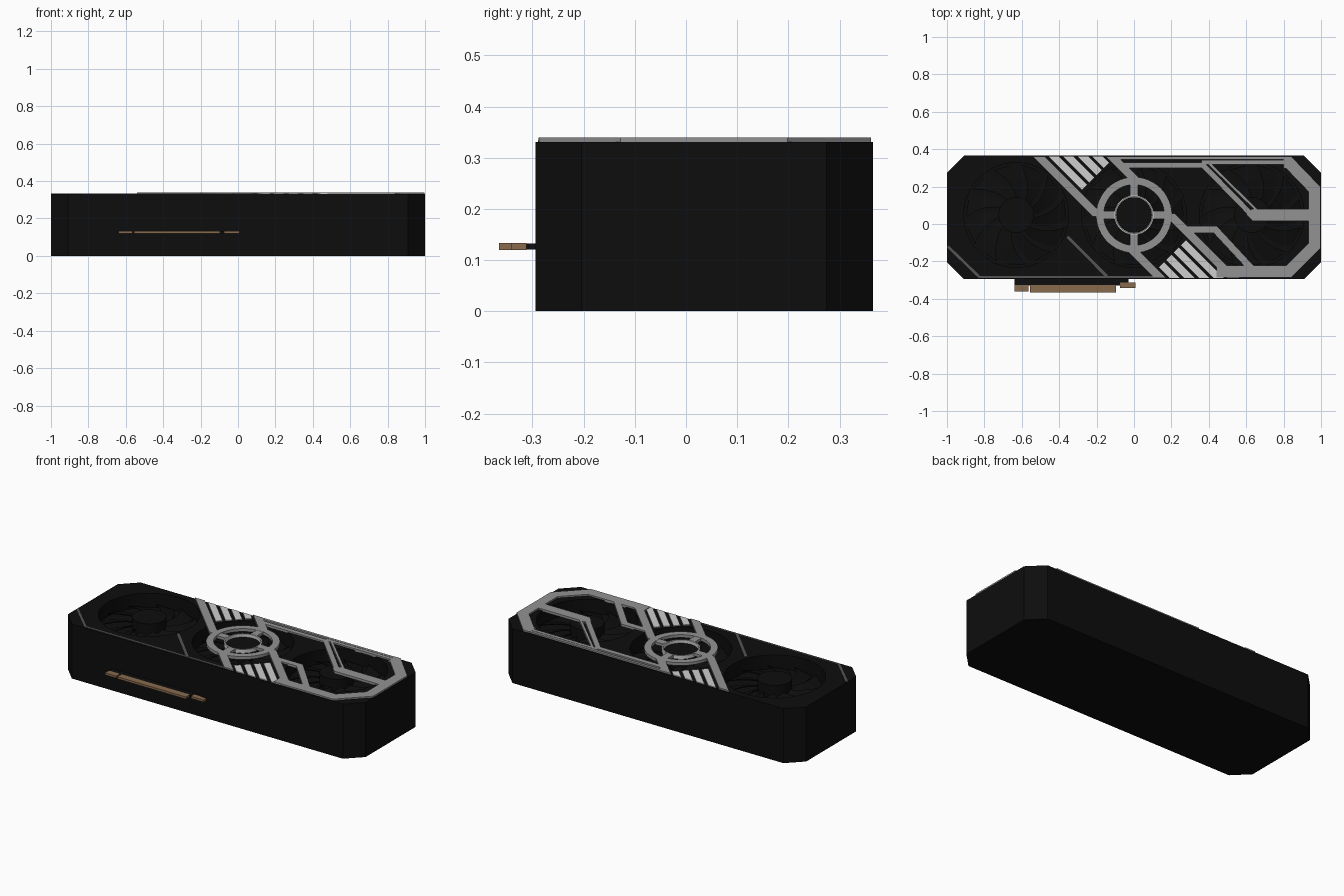
import bpy, bmesh, math
from mathutils import Vector

if "Cube" in bpy.data.objects:
    bpy.data.objects.remove(bpy.data.objects["Cube"])

CY = 0.048            # fan centre line in y
TOP = 0.331           # shroud top


def mat(name, c):
    m = bpy.data.materials.new(name)
    m.diffuse_color = (*c, 1)
    m.use_nodes = True
    m.node_tree.nodes["Principled BSDF"].inputs["Base Color"].default_value = m.diffuse_color
    return m


BLACK = mat("shroud black", (0.004, 0.004, 0.004))
GREY = mat("trim grey", (0.29, 0.29, 0.29))
LIGHT = mat("light bars", (0.62, 0.62, 0.62))
DARK = mat("line dark grey", (0.09, 0.09, 0.09))
GOLD = mat("contact gold", (0.25, 0.145, 0.075))


def finish(name, bm, m):
    bmesh.ops.recalc_face_normals(bm, faces=bm.faces)
    me = bpy.data.meshes.new(name)
    bm.to_mesh(me)
    bm.free()
    me.materials.append(m)
    ob = bpy.data.objects.new(name, me)
    bpy.context.collection.objects.link(ob)
    return ob


def prism(name, pts, z0, z1, m):
    bm = bmesh.new()
    f = bm.faces.new([bm.verts.new((x, y, z0)) for x, y in pts])
    r = bmesh.ops.extrude_face_region(bm, geom=[f], use_keep_orig=True)
    for v in r["geom"]:
        if isinstance(v, bmesh.types.BMVert):
            v.co.z = z1
    return finish(name, bm, m)


def box(name, x0, x1, y0, y1, z0, z1, m):
    return prism(name, [(x0, y0), (x1, y0), (x1, y1), (x0, y1)], z0, z1, m)


def strip(name, path, w, z1, m, z0=TOP - 0.006):
    """Flat band of width w along a mitred polyline."""
    p = [Vector(q) for q in path]
    n = []
    for a, b in zip(p, p[1:]):
        d = (b - a).normalized()
        n.append(Vector((-d.y, d.x)))
    left, right = [], []
    for i, q in enumerate(p):
        a, b = n[max(i - 1, 0)], n[min(i, len(n) - 1)]
        o = (a + b) / (1 + a.dot(b)) * w / 2
        left.append(q + o)
        right.append(q - o)
    return prism(name, left + right[::-1], z0, z1, m)


def circle(cx, r, n=48):
    return [(cx + r * math.cos(2 * math.pi * i / n),
             CY + r * math.sin(2 * math.pi * i / n)) for i in range(n)]


def smooth(ob):
    bpy.ops.object.select_all(action='DESELECT')
    ob.select_set(True)
    bpy.context.view_layer.objects.active = ob
    bpy.ops.object.shade_smooth_by_angle(angle=math.radians(30))


def ring(name, r0, r1, z0, z1, m):
    bm = bmesh.new()
    n = 48
    loops = [[bm.verts.new((x, y, z)) for x, y in circle(0, r, n)]
             for r, z in ((r0, z0), (r1, z0), (r1, z1), (r0, z1))]
    for k in range(4):
        a, b = loops[k], loops[(k + 1) % 4]
        for i in range(n):
            j = (i + 1) % n
            bm.faces.new((a[i], a[j], b[j], b[i]))
    ob = finish(name, bm, m)
    smooth(ob)
    return ob


# Shroud: chamfered block with three round fan wells
c = 0.09
X, Y0, Y1 = 1.0, -0.294, 0.365
body = prism("shroud", [(-X + c, Y0), (X - c, Y0), (X, Y0 + c), (X, Y1 - c),
                        (X - c, Y1), (-X + c, Y1), (-X, Y1 - c), (-X, Y0 + c)], 0, TOP, BLACK)
FANS = (-0.63, 0.0, 0.63)
for fx in FANS:
    cut = prism("well_cutter", circle(fx, 0.28, 64), 0.245, 0.5, BLACK)
    cut.hide_render = True
    b = body.modifiers.new("well", 'BOOLEAN')
    b.operation, b.solver, b.object = 'DIFFERENCE', 'EXACT', cut
    bpy.context.view_layer.objects.active = body
    bpy.ops.object.modifier_apply(modifier=b.name)
    bpy.data.objects.remove(cut)
smooth(body)

# Fans: hub and low pitched blades
for fx in FANS:
    smooth(prism("fan_hub", circle(fx, 0.095), 0.24, 0.32, BLACK))
    bm = bmesh.new()
    for k in range(11):
        grid = []
        for i in range(5):
            r = 0.09 + 0.18 * i / 4
            sweep = 2 * math.pi * k / 11 + 0.12 * i
            grid.append([bm.verts.new((fx + r * math.cos(sweep + da), CY + r * math.sin(sweep + da), z))
                         for da, z in ((0, 0.25), (0.42, 0.27), (0.42, 0.265), (0, 0.243))])
        for a, b in zip(grid, grid[1:]):
            for j in range(4):
                bm.faces.new((a[j], a[j - 1], b[j - 1], b[j]))
        bm.faces.new(grid[0])
        bm.faces.new(grid[-1])
    smooth(finish("fan_blades", bm, BLACK))

# Centre ring with spokes around the middle hub
ZT = 0.34
ring("centre_ring", 0.162, 0.203, 0.322, ZT, GREY)
ring("hub_rim", 0.098, 0.106, 0.315, 0.338, LIGHT)
ring("hub_band", 0.094, 0.103, 0.28, 0.295, GREY)
for k in range(4):
    d = Vector((math.cos(k * math.pi / 2), math.sin(k * math.pi / 2)))
    o = Vector((0, CY))
    strip("ring_spoke", [o + d * 0.104, o + d * 0.17], 0.045, ZT - 0.001, GREY, 0.322)


# Diagonal bands (x + y between s0 and s1), interrupted by the ring
def band(s0, s1, ya, yb):
    prism("diagonal_band", [(s0 - ya, ya), (s1 - ya, ya), (s1 - yb, yb), (s0 - yb, yb)],
          TOP - 0.006, ZT, GREY)


band(-0.18, -0.115, 0.361, 0.04)
band(-0.18, -0.115, -0.12, -0.288)
band(0.21, 0.275, 0.361, 0.216)
band(0.21, 0.275, 0.056, -0.288)


# Light bars between the bands, above and below the ring
def bar(s0, s1, y, d):
    prism("light_bar", [(s0 - y, y), (s1 - y, y), ((s1 + d) / 2, (s1 - d) / 2),
                        ((s0 + d) / 2, (s0 - d) / 2)], TOP - 0.003, 0.336, LIGHT)


for i in range(4):
    s = -0.095 + 0.078 * i
    bar(s, s + 0.054, 0.36, -0.46)
    bar(0.096 - s - 0.054, 0.096 - s, -0.288, 0.364)

# Trim frame on the right half
strip("end_frame", [(0.80, 0.33), (0.826, 0.33), (0.966, 0.185), (0.966, -0.115),
                    (0.826, -0.255), (0.44, -0.255)], 0.064, ZT, GREY)
strip("top_line", [(-0.12, 0.352), (0.83, 0.352)], 0.016, ZT, GREY)
strip("top_inner_line", [(0.36, 0.33), (0.82, 0.33)], 0.022, ZT, GREY)
strip("upper_brace", [(-0.07, 0.314), (0.37, 0.314), (0.63, 0.048)], 0.03, ZT, GREY)
strip("upper_brace_edge", [(0.40, 0.325), (0.66, 0.07)], 0.014, ZT, GREY)
prism("side_bar", [(0.635, 0.016), (0.95, 0.016), (0.95, 0.08), (0.63, 0.08), (0.60, 0.05)],
      TOP - 0.006, ZT, GREY)
strip("lower_brace", [(0.27, -0.03), (0.435, -0.03), (0.63, -0.24)], 0.038, ZT, GREY)

# Thin accent lines on the left half
strip("corner_line", [(-0.995, -0.12), (-0.83, -0.28)], 0.014, 0.334, DARK)
strip("edge_line", [(-0.835, -0.283), (0.13, -0.283)], 0.012, 0.334, DARK)
strip("slant_line", [(-0.355, -0.068), (-0.145, -0.28)], 0.016, 0.334, DARK)

# Edge connector: board with gold contacts
box("connector_board", -0.64, -0.03, -0.328, -0.28, 0.121, 0.132, BLACK)
for x0, x1, ya, yb in ((-0.64, -0.565, -0.362, -0.326), (-0.555, -0.095, -0.365, -0.326),
                       (-0.075, 0.008, -0.342, -0.312)):
    box("gold_contact", x0, x1, ya, yb, 0.12, 0.133, GOLD)
